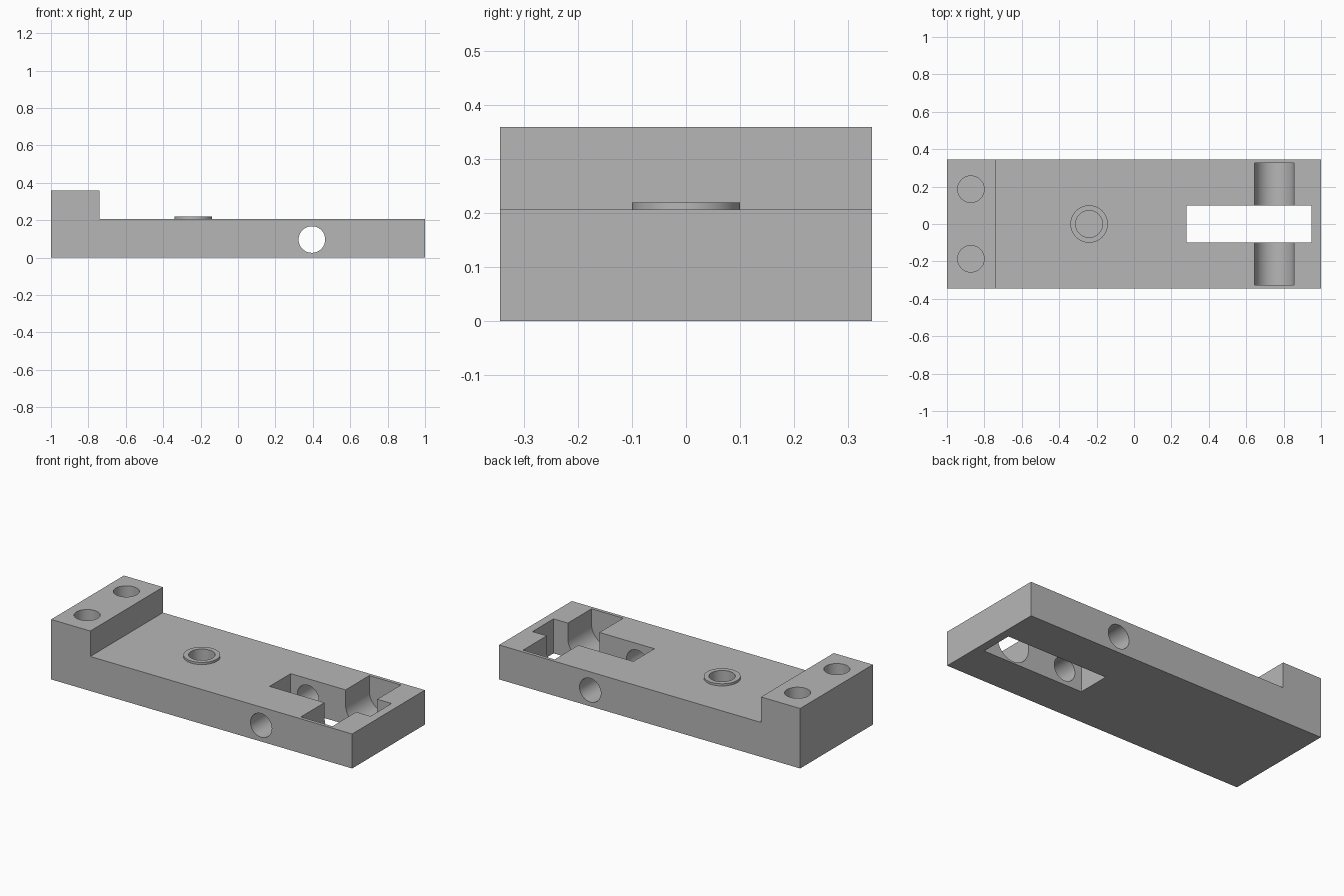
import bpy, bmesh, math
from mathutils import Vector

if "Cube" in bpy.data.objects:
    bpy.data.objects.remove(bpy.data.objects["Cube"])

grey = bpy.data.materials.new("plain_grey")
grey.use_nodes = True
colour = (0.47, 0.47, 0.47, 1)
grey.diffuse_color = colour
grey.node_tree.nodes["Principled BSDF"].inputs["Base Color"].default_value = colour

HALF_WIDTH = 0.345
DECK = 0.207
BLOCK_TOP = 0.36


def prism(name, outline, start, depth):
    """Close an outline of 3D points and extrude it along depth."""
    bm = bmesh.new()
    face = bm.faces.new([bm.verts.new(Vector(p) + Vector(start)) for p in outline])
    result = bmesh.ops.extrude_face_region(bm, geom=[face])
    moved = [g for g in result["geom"] if isinstance(g, bmesh.types.BMVert)]
    bmesh.ops.translate(bm, verts=moved, vec=depth)
    bmesh.ops.recalc_face_normals(bm, faces=bm.faces)
    mesh = bpy.data.meshes.new(name)
    bm.to_mesh(mesh)
    bm.free()
    mesh.materials.append(grey)
    obj = bpy.data.objects.new(name, mesh)
    bpy.context.collection.objects.link(obj)
    return obj


def arc(radius, start, end, steps):
    """Points of an arc as (u, v) pairs."""
    return [(radius * math.cos(start + (end - start) * i / steps),
             radius * math.sin(start + (end - start) * i / steps)) for i in range(steps)]


def post(name, x, y, radius, bottom, top):
    ring = [(u, v, 0) for u, v in arc(radius, 0, math.tau, 64)]
    return prism(name, ring, (x, y, bottom), (0, 0, top - bottom))


def combine(target, tool, operation):
    """Apply a boolean and remove its tool."""
    tool.hide_render = True
    mod = target.modifiers.new(operation.lower(), "BOOLEAN")
    mod.operation = operation
    mod.solver = "EXACT"
    mod.object = tool
    bpy.context.view_layer.objects.active = target
    bpy.ops.object.modifier_apply(modifier=mod.name)
    bpy.data.objects.remove(tool)


# Stepped body with the raised end block
step = [(-1, 0), (1, 0), (1, DECK), (-0.74, DECK), (-0.74, BLOCK_TOP), (-1, BLOCK_TOP)]
body = prism("body", [(x, 0, z) for x, z in step],
             (0, -HALF_WIDTH, 0), (0, 2 * HALF_WIDTH, 0))

# Raised collar and its blind hole
combine(body, post("collar", -0.24, 0, 0.1, 0.15, 0.22), "UNION")
combine(body, post("collar_hole", -0.24, 0, 0.072, 0.04, 0.4), "DIFFERENCE")

# Pair of blind holes in the end block
for side in (-1, 1):
    combine(body, post("block_hole", -0.872, side * 0.186, 0.071, 0.06, 0.5), "DIFFERENCE")

# Rectangular slot through the deck
slot = [(0.28, -0.1, 0), (0.95, -0.1, 0), (0.95, 0.1, 0), (0.28, 0.1, 0)]
combine(body, prism("slot", slot, (0, 0, -0.1), (0, 0, 0.5)), "DIFFERENCE")

# Round-bottomed axle trough
R = 0.105
cradle = [(u, 0, v) for u, v in arc(R, math.pi, math.tau, 48)] + [(R, 0, 0), (R, 0, 0.3), (-R, 0, 0.3)]
combine(body, prism("trough", cradle, (0.75, -0.325, 0.115), (0, 0.65, 0)), "DIFFERENCE")

# Cross hole from side to side
bore = [(u, 0, v) for u, v in arc(0.071, 0, math.tau, 64)]
combine(body, prism("cross_hole", bore, (0.395, -0.5, 0.097), (0, 1, 0)), "DIFFERENCE")

# Smooth round walls, crisp edges
bpy.ops.object.select_all(action="DESELECT")
body.select_set(True)
bpy.context.view_layer.objects.active = body
bpy.ops.object.shade_smooth_by_angle(angle=math.radians(30))
